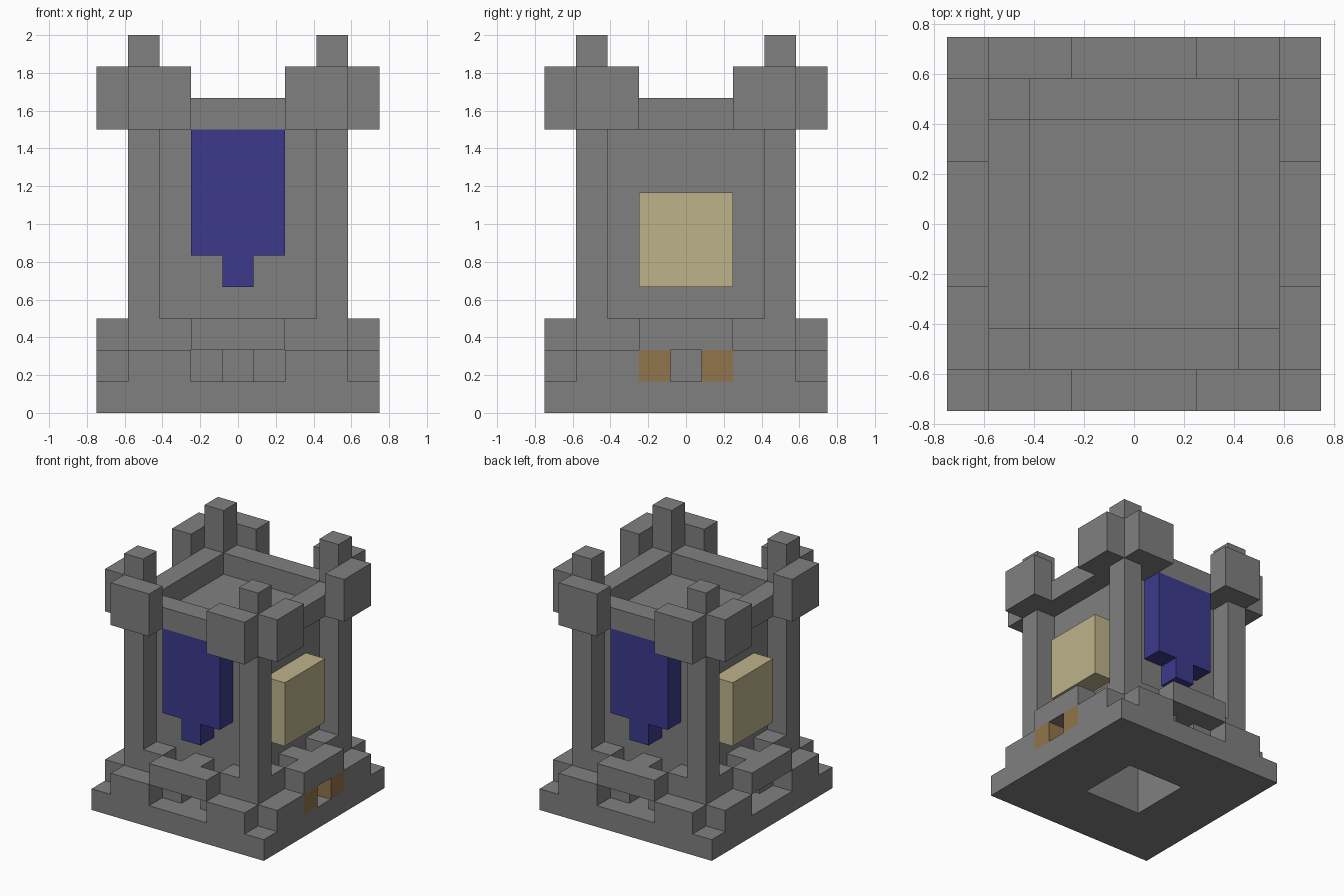
import bpy
from mathutils import Matrix, Vector

U = 1 / 6  # size of one block
SIDES = ("front", "left", "back", "right")

old = bpy.data.objects.get("Cube")
if old:
    bpy.data.objects.remove(old, do_unlink=True)


def material(name, rgb):
    m = bpy.data.materials.new(name)
    m.use_nodes = True
    m.diffuse_color = (*rgb, 1)
    bsdf = next(n for n in m.node_tree.nodes if n.type == "BSDF_PRINCIPLED")
    bsdf.inputs["Base Color"].default_value = (*rgb, 1)
    return m


STONE = material("grey stone", (0.216, 0.216, 0.216))
BLUE = material("banner blue", (0.045, 0.042, 0.262))
TAN = material("pale tan", (0.51, 0.45, 0.255))
WOOD = material("brown wood", (0.283, 0.178, 0.07))


def box(name, x, y, z, mat=STONE, turn=0):
    """Block spanning the x, y, z ranges in block units, turned by quarter turns."""
    rot = Matrix.Rotation(turn * 1.5707963, 3, "Z")
    corners = [rot @ Vector((a, b, c)) * U for a in x for b in y for c in z]
    faces = [(0, 1, 3, 2), (4, 6, 7, 5), (0, 4, 5, 1),
             (2, 3, 7, 6), (0, 2, 6, 4), (1, 5, 7, 3)]
    me = bpy.data.meshes.new(name)
    me.from_pydata(corners, [], faces)
    me.materials.append(mat)
    ob = bpy.data.objects.new(name, me)
    bpy.context.collection.objects.link(ob)
    return ob


def pair(name, x, y, z, mat=STONE, turn=0):
    """The same block on both sides of the middle."""
    box(name + "_a", x, y, z, mat, turn)
    box(name + "_b", (-x[1], -x[0]), y, z, mat, turn)


# Roof deck closing the hollow shaft
box("roof_deck", (-2.5, 2.5), (-2.5, 2.5), (8, 9))

for k, side in enumerate(SIDES):
    def n(part):
        return side + "_" + part

    # Plinth strip around the open shaft, tower wall and corner pillar
    box(n("plinth"), (-4.5, 1.5), (-4.5, -1.5), (0, 1), turn=k)
    box(n("wall"), (-2.5, 1.5), (-2.5, -1.5), (1, 8), turn=k)
    box(n("pillar"), (2.5, 3.5), (-3.5, -2.5), (1, 12), turn=k)

    # Stepped ledge, bench over the niche and infill behind it
    pair(n("ledge"), (1.5, 3.5), (-4.5, -3.5), (1, 2), turn=k)
    box(n("bench"), (-1.5, 1.5), (-4.5, -3.5), (2, 3), turn=k)
    box(n("bench_stem"), (-0.5, 0.5), (-3.5, -2.5), (2, 3), turn=k)
    pair(n("infill"), (0.5, 2.5), (-3.5, -2.5), (1, 2), turn=k)
    pair(n("buttress"), (1.5, 2.5), (-3.5, -2.5), (2, 3), turn=k)

    # Parapet and battlements
    box(n("parapet"), (-2.5, 2.5), (-3.5, -2.5), (9, 10), turn=k)
    pair(n("battlement"), (1.5, 3.5), (-4.5, -3.5), (9, 11), turn=k)

    # Banners on front and back, panels on the flanks
    if k % 2 == 0:
        box(n("banner"), (-1.5, 1.5), (-3.5, -2.5), (5, 9), BLUE, k)
        box(n("banner_tip"), (-0.5, 0.5), (-3.5, -2.5), (4, 5), BLUE, k)
    else:
        box(n("panel"), (-1.5, 1.5), (-3.5, -2.5), (4, 7), TAN, k)

# Wooden door posts in the niche on the +x flank
pair("door_post", (0.5, 1.5), (-4.5, -3.5), (1, 2), WOOD, 1)
